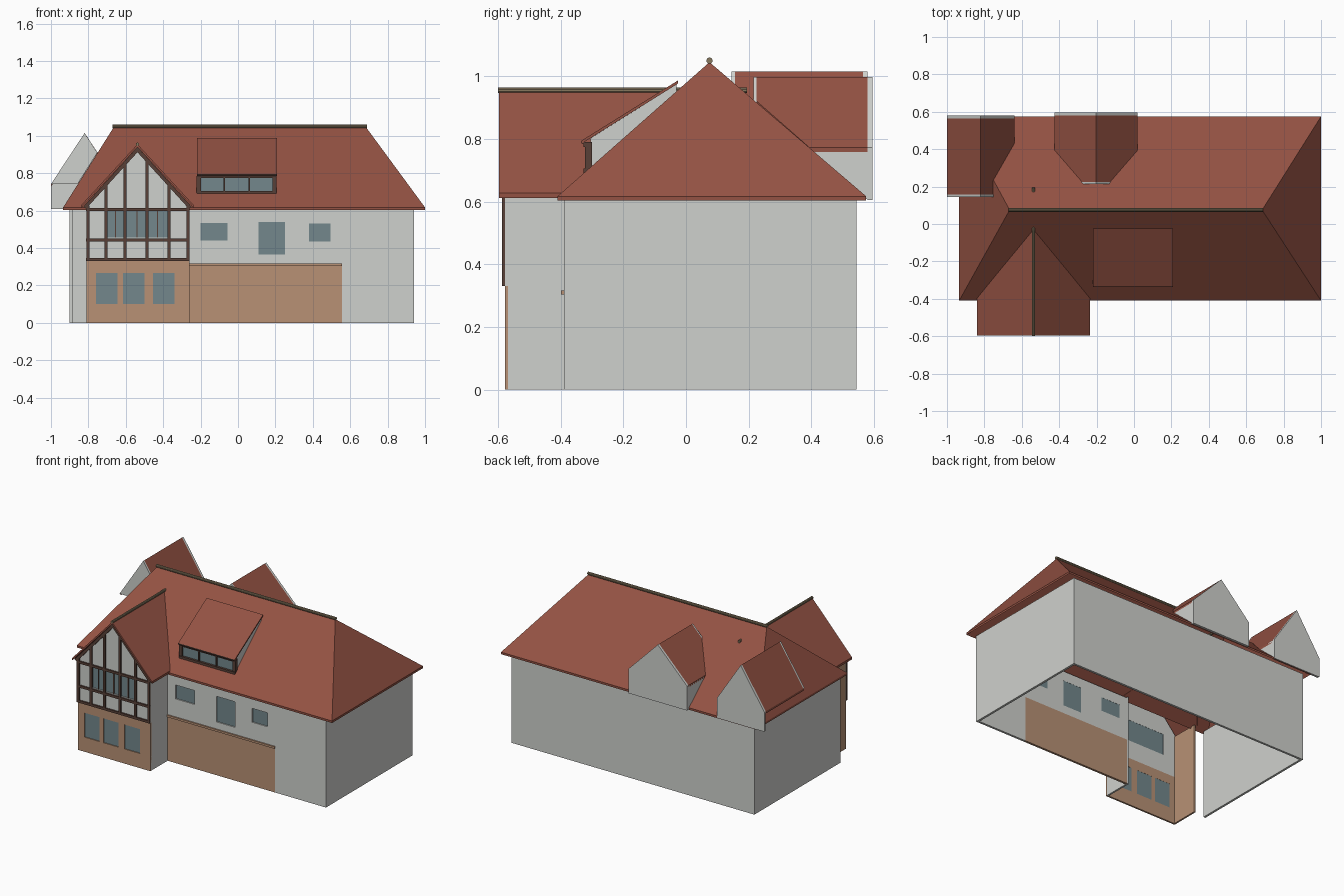
import bpy, bmesh, math
from mathutils import Vector

if "Cube" in bpy.data.objects:
    bpy.data.objects.remove(bpy.data.objects["Cube"])


def material(name, rgb):
    m = bpy.data.materials.new(name)
    m.use_nodes = True
    lin = [(c / 255 / 12.92 if c < 10 else ((c / 255 + 0.055) / 1.055) ** 2.4) for c in rgb]
    m.diffuse_color = (*lin, 1)
    m.node_tree.nodes["Principled BSDF"].inputs["Base Color"].default_value = (*lin, 1)
    return m


RED = material("roof tile red", (148, 82, 67))
WALL = material("pale grey render", (207, 209, 205))
TAN = material("tan brick", (184, 145, 117))
GLASS = material("blue grey glass", (115, 135, 140))
TIMBER = material("dark timber", (88, 64, 55))
RIDGE = material("olive ridge", (135, 120, 95))


def prism(name, pts, offset, mat):
    """Flat outline pushed along an offset to make a plate."""
    bm = bmesh.new()
    a = [bm.verts.new(p) for p in pts]
    b = [bm.verts.new(Vector(p) + Vector(offset)) for p in pts]
    bm.faces.new(a)
    bm.faces.new(b[::-1])
    for i in range(len(a)):
        j = (i + 1) % len(a)
        bm.faces.new((a[i], b[i], b[j], a[j]))
    bmesh.ops.recalc_face_normals(bm, faces=bm.faces)
    me = bpy.data.meshes.new(name)
    bm.to_mesh(me)
    bm.free()
    me.materials.append(mat)
    ob = bpy.data.objects.new(name, me)
    bpy.context.collection.objects.link(ob)
    return ob


def box(name, x0, x1, y0, y1, z0, z1, mat):
    return prism(name, [(x0, y0, z0), (x1, y0, z0), (x1, y1, z0), (x0, y1, z0)],
                 (0, 0, z1 - z0), mat)


def face_plate(name, outline, y0, y1, mat):
    """Plate facing the front from an x, z outline."""
    return prism(name, [(x, y0, z) for x, z in outline], (0, y1 - y0, 0), mat)


def rod(name, a, b, r, mat):
    a, b = Vector(a), Vector(b)
    bpy.ops.mesh.primitive_cylinder_add(vertices=10, radius=r, depth=(b - a).length,
                                        location=(a + b) / 2,
                                        rotation=(b - a).to_track_quat('Z', 'Y').to_euler())
    ob = bpy.context.object
    ob.name = name
    ob.data.materials.append(mat)
    bpy.ops.object.shade_smooth_by_angle()


def window(wall, name, x0, x1, z0, z1, y0, y1):
    """Cut an opening in a wall and set a pane back inside it."""
    cutter = box("cutter", x0, x1, y0 - .05, y1 + .05, z0, z1, WALL)
    mod = wall.modifiers.new("opening", 'BOOLEAN')
    mod.operation, mod.solver, mod.object = 'DIFFERENCE', 'EXACT', cutter
    bpy.context.view_layer.objects.active = wall
    bpy.ops.object.modifier_apply(modifier=mod.name)
    bpy.data.objects.remove(cutter)
    box(name, x0, x1, (y0 + y1) / 2, y1 - .001, z0, z1, GLASS)


# Main walls, open underneath
XL, XR, YF, YB, TOP, T = -.9, .94, -.39, .545, .607, .015
box("back_wall", XL, XR, YB - T, YB, 0, TOP, WALL)
box("left_wall", XR - T, XR, YF, YB - T, 0, TOP, WALL)
box("right_wall", XL, XL + T, YF, YB - T, 0, TOP, WALL)
box("front_brick_wall", -.26, .555, YF, YF + T, 0, .31, TAN)
box("front_end_wall", .555, XR - T, YF, YF + T, 0, TOP, WALL)
upper = box("front_upper_wall", -.26, .555, YF, YF + T, .31, TOP, WALL)
for i, w in enumerate([(-.2, -.055, .44, .535), (.11, .25, .365, .54), (.38, .495, .435, .53)]):
    window(upper, f"front_window_{i}", *w, YF, YF + T)
box("brick_ledge", -.26, .555, YF - .009, YF, .303, .317, TAN)

# Hipped main roof
EZ, RZ, RY = .617, 1.045, .075
a, b, c, d = (-.935, -.41, EZ), (1, -.41, EZ), (1, .575, EZ), (-.935, .575, EZ)
r0, r1 = (-.665, RY, RZ), (.685, RY, RZ)
for name, pts in (("front", (a, b, r1, r0)), ("left", (b, c, r1)),
                  ("back", (c, d, r0, r1)), ("right", (d, a, r0))):
    prism("roof_" + name, pts, (0, 0, -.014), RED)
rod("main_ridge", (-.67, RY, 1.05), (.69, RY, 1.05), .01, RIDGE)

# Front bay walls
BX, BF = -.5375, -.578
box("bay_left_wall", -.272, -.26, BF + .01, YF + T, 0, .615, WALL)
box("bay_right_wall", -.81, -.798, BF + .01, YF + T, 0, .615, TAN)
brick = box("bay_brick_wall", -.81, -.26, BF, BF + .012, 0, .33, TAN)
for i, x in enumerate((-.76, -.615, -.455)):
    window(brick, f"bay_lower_window_{i}", x, x + .115, .1, .267, BF, BF + .012)
gable = face_plate("bay_gable_wall", [(-.81, .33), (-.26, .33), (-.26, .62), (BX, .93), (-.81, .62)],
                   BF, BF + .012, WALL)
window(gable, "bay_upper_window", -.71, -.375, .455, .6, BF, BF + .012)

# Timber framing on the bay
F0, F1, HW = BF - .01, BF + .001, .008
for z in (.338, .442, .607):
    box("bay_rail", -.812, -.258, F0, F1, z - HW, z + HW, TIMBER)
for x in (-.803, -.705, -.605, -.487, -.37, -.267):
    box("bay_post", x - HW, x + HW, F0, F1, .335, .92 - 1.1 * abs(x - BX), TIMBER)
for x in (-.655, -.54, -.43):
    box("bay_mullion", x - .003, x + .003, BF, BF + .008, .455, .6, TIMBER)
for s in (-1, 1):
    side = "left" if s > 0 else "right"
    face_plate(f"bay_rake_{side}", [(BX, .94), (BX + s * .29, .62), (BX + s * .275, .61), (BX, .912)],
               F0, F1, TIMBER)
    # Bay roof slope running back into the main roof
    xe = BX + s * .303
    prism(f"bay_roof_{side}", [(xe, -.597, .627), (BX, -.597, .955), (BX, -.03, .955), (xe, -.397, .627)],
          (0, 0, -.015), RED)
rod("bay_ridge", (BX, -.6, .955), (BX, .195, .955), .009, RIDGE)

# Shed dormer on the front slope
prism("shed_roof", [(-.22, -.333, .795), (.208, -.333, .795), (.208, -.025, .987), (-.22, -.025, .987)],
      (0, 0, -.01), RED)
for x in (-.212, .19):
    prism("shed_cheek", [(x, -.305, .7), (x, -.305, .802), (x, -.03, .974), (x, -.03, .945)],
          (.01, 0, 0), WALL)
box("shed_glass", -.21, .198, -.312, -.306, .7, .79, GLASS)
for z0, z1 in ((.69, .706), (.775, .79)):
    box("shed_rail", -.22, .205, -.327, -.3, z0, z1, TIMBER)
for x in (-.21, -.073, .06, .195):
    w = .011 if abs(x) > .1 else .004
    box("shed_post", x - w, x + w, -.322, -.3, .695, .785, TIMBER)
rod("shed_gutter", (-.22, -.33, .79), (.208, -.33, .79), .006, TIMBER)

# Back dormer over the middle
AX, AH, AE, AP = -.2025, .2225, .772, .997
face_plate("back_dormer_gable", [(AX - AH, .605), (AX + AH, .605), (AX + AH, AE), (AX, AP), (AX - AH, AE)],
           .58, .595, WALL)
face_plate("back_dormer_inner_gable", [(AX - .08, .915), (AX + .08, .915), (AX, AP)], .215, .227, WALL)
for s in (-1, 1):
    x = AX + s * AH
    prism("back_dormer_roof", [(AX, .225, AP), (AX + s * .075, .225, .921), (x, .395, AE), (x, .58, AE),
                               (AX, .58, AP)], (0, 0, -.014), RED)
    prism("back_dormer_cheek", [(x, .58, .605), (x, .58, AE - .002), (x, .38, AE - .002)],
          (-s * .012, 0, 0), WALL)

# Corner dormer overhanging the hip
CX, CH, CE, CP = -.82, .18, .742, 1.015
face_plate("corner_dormer_gable", [(CX - CH, .608), (CX + CH, .608), (CX + CH, CE), (CX, CP), (CX - CH, CE)],
           .565, .58, WALL)
face_plate("corner_dormer_front_gable", [(CX - CH, CE), (CX, CP), (-.752, .91), (-.858, CE)],
           .145, .157, WALL)
prism("corner_dormer_roof_outer", [(CX, .157, CP), (CX - CH, .157, CE), (CX - CH, .565, CE), (CX, .565, CP)],
      (0, 0, -.015), RED)
prism("corner_dormer_roof_inner", [(CX, .157, CP), (-.754, .157, .915), (-.754, .23, .915),
                                   (CX + CH, .43, CE), (CX + CH, .565, CE), (CX, .565, CP)],
      (0, 0, -.015), RED)
prism("corner_dormer_cheek", [(CX + CH, .565, .61), (CX + CH, .565, CE - .002), (CX + CH, .42, CE - .002)],
      (-.012, 0, 0), WALL)
